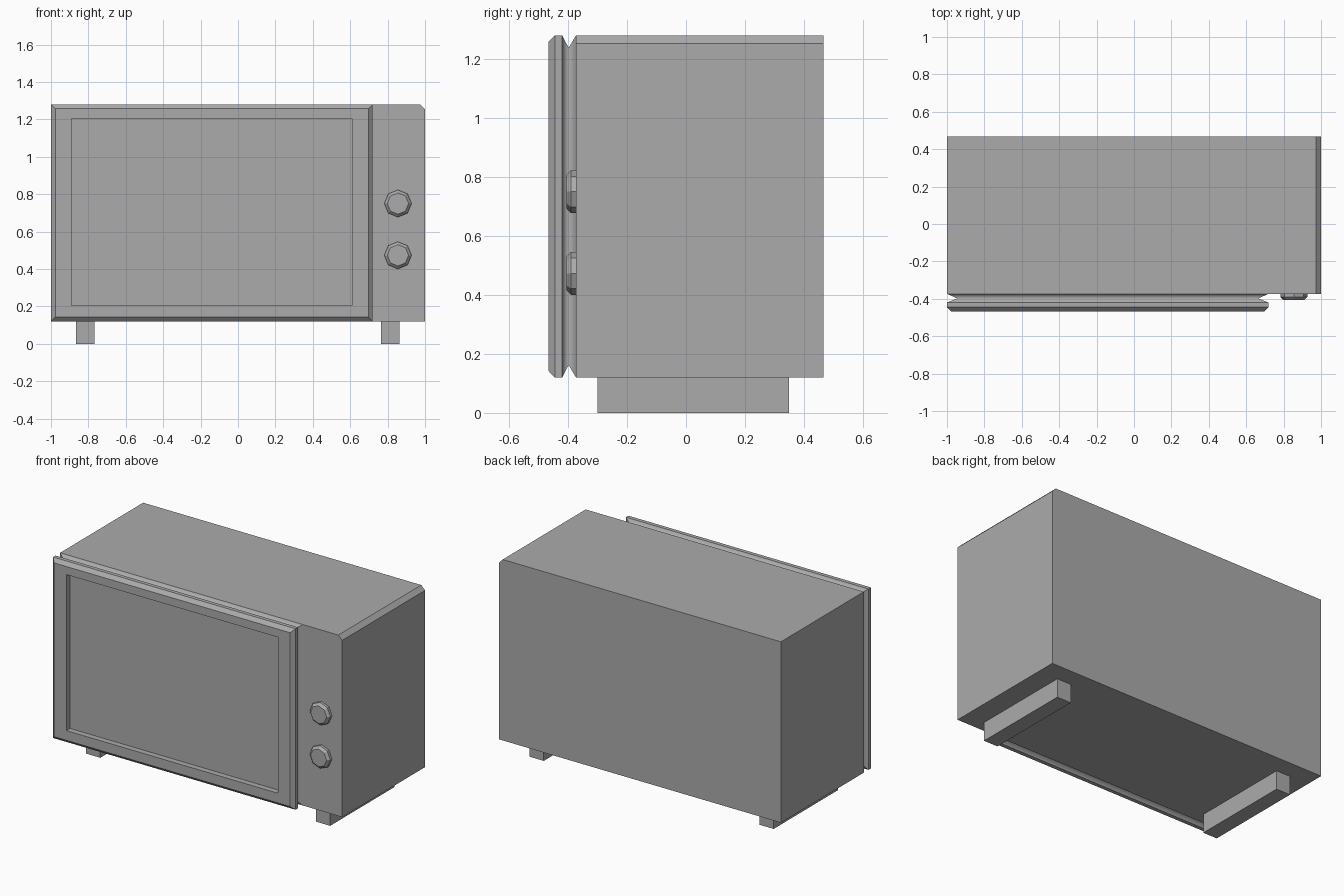
import bpy
import bmesh
from math import cos, sin, pi

if "Cube" in bpy.data.objects:
    bpy.data.objects.remove(bpy.data.objects["Cube"])

SHADE = (0.41, 0.41, 0.41, 1)
grey = bpy.data.materials.new("plain grey")
grey.use_nodes = True
grey.diffuse_color = SHADE
grey.node_tree.nodes["Principled BSDF"].inputs["Base Color"].default_value = SHADE


def loft(name, rings, smooth_bands=0):
    """Bridge matching rings and cap both ends; the first bands can blend smoothly."""
    bm = bmesh.new()
    loops = [[bm.verts.new(p) for p in ring] for ring in rings]
    n = len(loops[0])
    for band, (a, b) in enumerate(zip(loops, loops[1:])):
        for i in range(n):
            j = (i + 1) % n
            face = bm.faces.new((a[i], a[j], b[j], b[i]))
            face.smooth = band < smooth_bands
        for p, q in zip(a, b):
            bm.edges.get((p, q)).smooth = False
    bm.faces.new(loops[0])
    bm.faces.new(loops[-1])
    bmesh.ops.recalc_face_normals(bm, faces=bm.faces)
    mesh = bpy.data.meshes.new(name)
    bm.to_mesh(mesh)
    bm.free()
    mesh.materials.append(grey)
    obj = bpy.data.objects.new(name, mesh)
    bpy.context.collection.objects.link(obj)


def rect(x0, x1, z0, z1, y):
    return [(x0, y, z0), (x1, y, z0), (x1, y, z1), (x0, y, z1)]


def octagon(x, z, radius, y):
    return [(x + radius * cos(i * pi / 4), y, z + radius * sin(i * pi / 4)) for i in range(8)]


LEFT, RIGHT, BOTTOM, TOP = -1.0, 1.0, 0.12, 1.28
FRONT, BACK, DOOR_RIGHT = -0.373, 0.467, 0.72

# Cabinet with one chamfered top edge
outline = [(LEFT, BOTTOM), (RIGHT, BOTTOM), (RIGHT, TOP - 0.027), (RIGHT - 0.027, TOP), (LEFT, TOP)]
loft("cabinet", [[(x, y, z) for x, z in outline] for y in (FRONT, BACK)])


# Door: pinched neck, slab, chamfered front and recessed window
def door_ring(inset_x, inset_z, y):
    return rect(LEFT + inset_x, DOOR_RIGHT - inset_x, BOTTOM + inset_z, TOP - inset_z, y)


window = (-0.89, 0.61, 0.205, 1.205)
loft("door", [
    door_ring(0, 0, FRONT),
    door_ring(0.055, 0.042, -0.398),
    door_ring(0, 0, -0.42),
    door_ring(0, 0, -0.445),
    door_ring(0.023, 0.023, -0.467),
    rect(*window, -0.467),
    rect(*window, -0.43),
], smooth_bands=2)

# Control knobs
for name, z in (("upper_knob", 0.75), ("lower_knob", 0.473)):
    loft(name, [octagon(0.855, z, r, y)
                for r, y in ((0.073, FRONT), (0.073, -0.39), (0.057, -0.405))])

# Runner feet
for name, x in (("right_foot", -0.817), ("left_foot", 0.814)):
    loft(name, [rect(x - 0.05, x + 0.05, 0, BOTTOM, y) for y in (-0.3, 0.35)])
